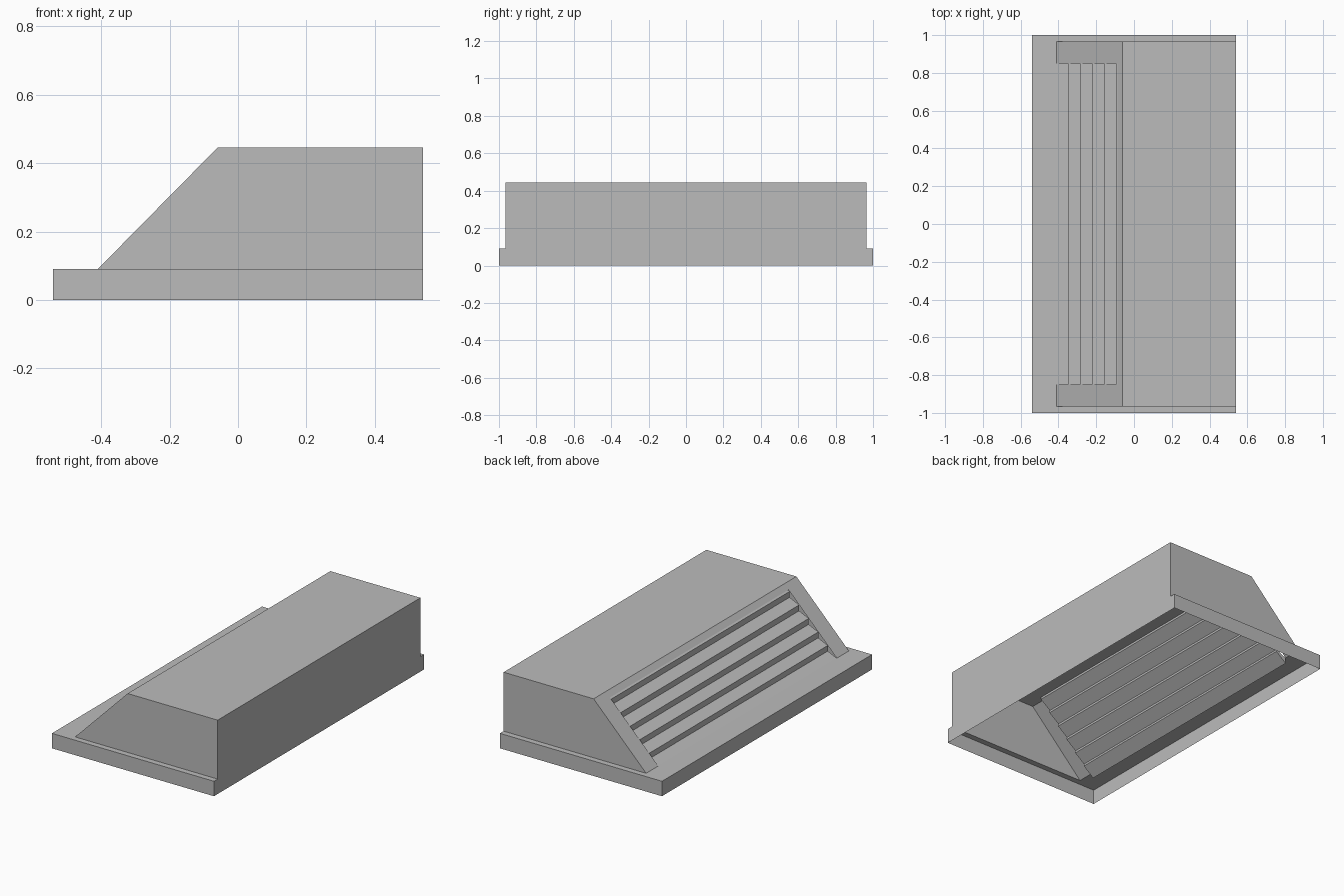
import bpy
import bmesh

old = bpy.data.objects.get("Cube")
if old:
    bpy.data.objects.remove(old, do_unlink=True)

grey = bpy.data.materials.new("plain grey")
grey.use_nodes = True
colour = (0.5, 0.5, 0.5, 1)
grey.diffuse_color = colour
grey.node_tree.nodes["Principled BSDF"].inputs["Base Color"].default_value = colour

# Main dimensions
X = 0.54              # half width of the base
FLANGE = 0.09         # base height
TOP = 0.445           # hood height
FOOT, CREST = -0.41, -0.06   # lower and upper ends of the slope
BODY, END = 0.965, 1.0       # half lengths of hood and base
OPEN_Y, OPEN_X = 0.85, -0.088  # louvre opening


def slope_z(x):
    return FLANGE + (x - FOOT) * (TOP - FLANGE) / (CREST - FOOT)


def make(name, polygons):
    bm = bmesh.new()
    for poly in polygons:
        bm.faces.new([bm.verts.new(p) for p in poly])
    bmesh.ops.remove_doubles(bm, verts=bm.verts, dist=0.0005)
    bmesh.ops.recalc_face_normals(bm, faces=bm.faces)
    mesh = bpy.data.meshes.new(name)
    bm.to_mesh(mesh)
    bm.free()
    mesh.materials.append(grey)
    obj = bpy.data.objects.new(name, mesh)
    bpy.context.collection.objects.link(obj)
    return obj


def level(x0, x1, y0, y1, z):
    return [(x0, y0, z), (x1, y0, z), (x1, y1, z), (x0, y1, z)]


# Base: open sheet skirt with a ledge on three sides
base = [[(-X, -END, 0), (-X, END, 0), (-X, END, FLANGE), (-X, -END, FLANGE)],
        level(-X, FOOT, -END, END, FLANGE)]
for s in (-1, 1):
    base.append([(-X, s * END, 0), (X, s * END, 0),
                 (X, s * END, FLANGE), (-X, s * END, FLANGE)])
    base.append(level(FOOT, X, s * BODY, s * END, FLANGE))
make("base_flange", base)

# Hood: roof, end walls, flush tall wall and slope with a cut opening
hood = [level(CREST, X, -BODY, BODY, TOP)]
for s in (-1, 1):
    profile = [(FOOT, FLANGE), (X, FLANGE), (X, TOP), (CREST, TOP)]
    hood.append([(x, s * BODY, z) for x, z in profile])
outline = [(END, 0), (END, FLANGE), (BODY, FLANGE), (BODY, TOP)]
hood.append([(X, -y, z) for y, z in outline] + [(X, y, z) for y, z in reversed(outline)])
frame = [(FOOT, -BODY), (CREST, -BODY), (CREST, BODY), (FOOT, BODY),
         (FOOT, OPEN_Y), (OPEN_X, OPEN_Y), (OPEN_X, -OPEN_Y), (FOOT, -OPEN_Y)]
hood.append([(x, y, slope_z(x)) for x, y in frame])
make("hood", hood)


# Louvre slats: tapered boards rising inwards, each with an upright front lip
def slat(name, x, depth):
    z = slope_z(x)
    section = [(x, z), (x, z - 0.035),
               (x + depth, z + depth * 0.27), (x + depth, z + depth * 0.45)]
    ends = [[(px, s * OPEN_Y, pz) for px, pz in section] for s in (-1, 1)]
    sides = []
    for i in range(len(section)):
        j = (i + 1) % len(section)
        sides.append([ends[0][i], ends[0][j], ends[1][j], ends[1][i]])
    make(name, ends + sides)


slat("louvre_slat_sill", FOOT, 0.068)
for i in range(5):
    slat(f"louvre_slat_{i + 1}", -0.35 + i * 0.0635, 0.072)
